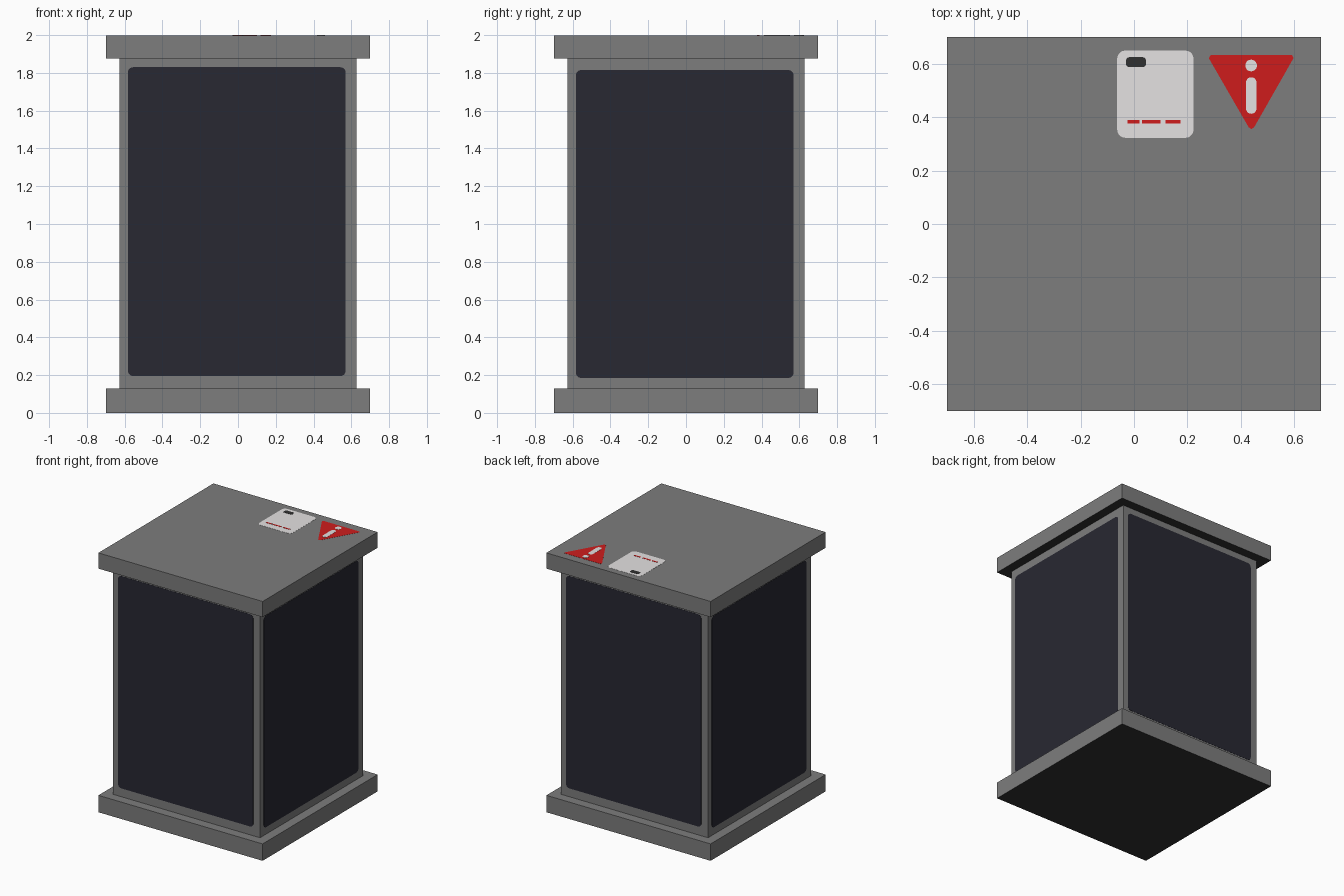
import bpy, bmesh, math
from mathutils import Matrix

if "Cube" in bpy.data.objects:
    bpy.data.objects.remove(bpy.data.objects["Cube"])


def material(name, rgb):
    m = bpy.data.materials.new(name)
    m.diffuse_color = (*rgb, 1)
    m.use_nodes = True
    m.node_tree.nodes["Principled BSDF"].inputs["Base Color"].default_value = m.diffuse_color
    return m


grey = material("mid_grey", (0.205, 0.205, 0.205))
dark = material("dark_slate", (0.021, 0.021, 0.032))
white = material("off_white", (0.78, 0.76, 0.76))
red = material("warning_red", (0.62, 0.012, 0.012))
black = material("charcoal", (0.03, 0.03, 0.03))


def finish(name, bm, mat, under=None):
    bmesh.ops.recalc_face_normals(bm, faces=bm.faces)
    if under:
        for f in bm.faces:
            f.normal_update()
            f.material_index = 1 if f.normal.z < -0.5 else 0
    me = bpy.data.meshes.new(name)
    bm.to_mesh(me)
    bm.free()
    me.materials.append(mat)
    if under:
        me.materials.append(under)
    ob = bpy.data.objects.new(name, me)
    bpy.context.collection.objects.link(ob)
    return ob


def prism(name, points, z0, z1, mat, matrix=Matrix(), under=None):
    """Extrude a flat outline from z0 to z1, then place it."""
    bm = bmesh.new()
    face = bm.faces.new([bm.verts.new((x, y, z0)) for x, y in points])
    ext = bmesh.ops.extrude_face_region(bm, geom=[face])
    for v in ext["geom"]:
        if isinstance(v, bmesh.types.BMVert):
            v.co.z = z1
    # The starting outline face is kept by the extrusion only if missing caps need it
    if not any(all(abs(v.co.z - z0) < 1e-6 for v in f.verts) for f in bm.faces):
        bm.faces.new([v for v in bm.verts if abs(v.co.z - z0) < 1e-6])
    bm.transform(matrix)
    return finish(name, bm, mat, under)


def rounded(x0, y0, x1, y1, r, steps=5):
    """Rounded rectangle outline."""
    pts = []
    corners = [(x1 - r, y1 - r), (x0 + r, y1 - r), (x0 + r, y0 + r), (x1 - r, y0 + r)]
    for i, (cx, cy) in enumerate(corners):
        for k in range(steps + 1):
            a = math.pi / 2 * (i + k / steps)
            pts.append((cx + r * math.cos(a), cy + r * math.sin(a)))
    return pts


def square(h):
    return [(-h, -h), (h, -h), (h, h), (-h, h)]


# Base and lid slabs with dark undersides, and the body between them
half, top = 0.627, 1.998
prism("base_slab", square(0.7), 0, 0.13, grey, under=black)
prism("lid_slab", square(0.7), 1.877, top, grey, under=black)
prism("body", square(half), 0.13, 1.877, grey)

# Dark rounded panel on each of the four sides
for i, side in enumerate(("front", "right", "back", "left")):
    low, high = ((0.195, 1.83), (0.185, 1.815))[i % 2]
    place = Matrix.Rotation(math.pi / 2 * i, 4, 'Z') @ Matrix.Rotation(math.pi / 2, 4, 'X')
    prism(side + "_panel", rounded(-0.583, low, 0.57, high, 0.028),
          half - 0.002, half + 0.0015, dark, place)

# White label on the lid, with a dark mark and a row of red dashes
prism("label", rounded(-0.063, 0.323, 0.223, 0.65, 0.03), top - 0.002, top + 0.001, white)
prism("label_mark", rounded(-0.03, 0.588, 0.045, 0.625, 0.012), top, top + 0.002, black)
for i, (a, b) in enumerate(((-0.025, 0.02), (0.03, 0.1), (0.118, 0.175))):
    prism(f"label_dash_{i + 1}", [(a, 0.377), (b, 0.377), (b, 0.39), (a, 0.39)],
          top, top + 0.002, red)

# Red warning triangle with a white bar and dot
prism("warning_triangle", [(0.28, 0.622), (0.288, 0.633), (0.592, 0.633), (0.598, 0.622),
                           (0.45, 0.362), (0.44, 0.356), (0.43, 0.362)],
      top - 0.002, top + 0.001, red)
prism("warning_bar", rounded(0.42, 0.413, 0.459, 0.55, 0.019), top, top + 0.002, white)
prism("warning_dot", rounded(0.417, 0.572, 0.461, 0.616, 0.0219), top, top + 0.002, white)
